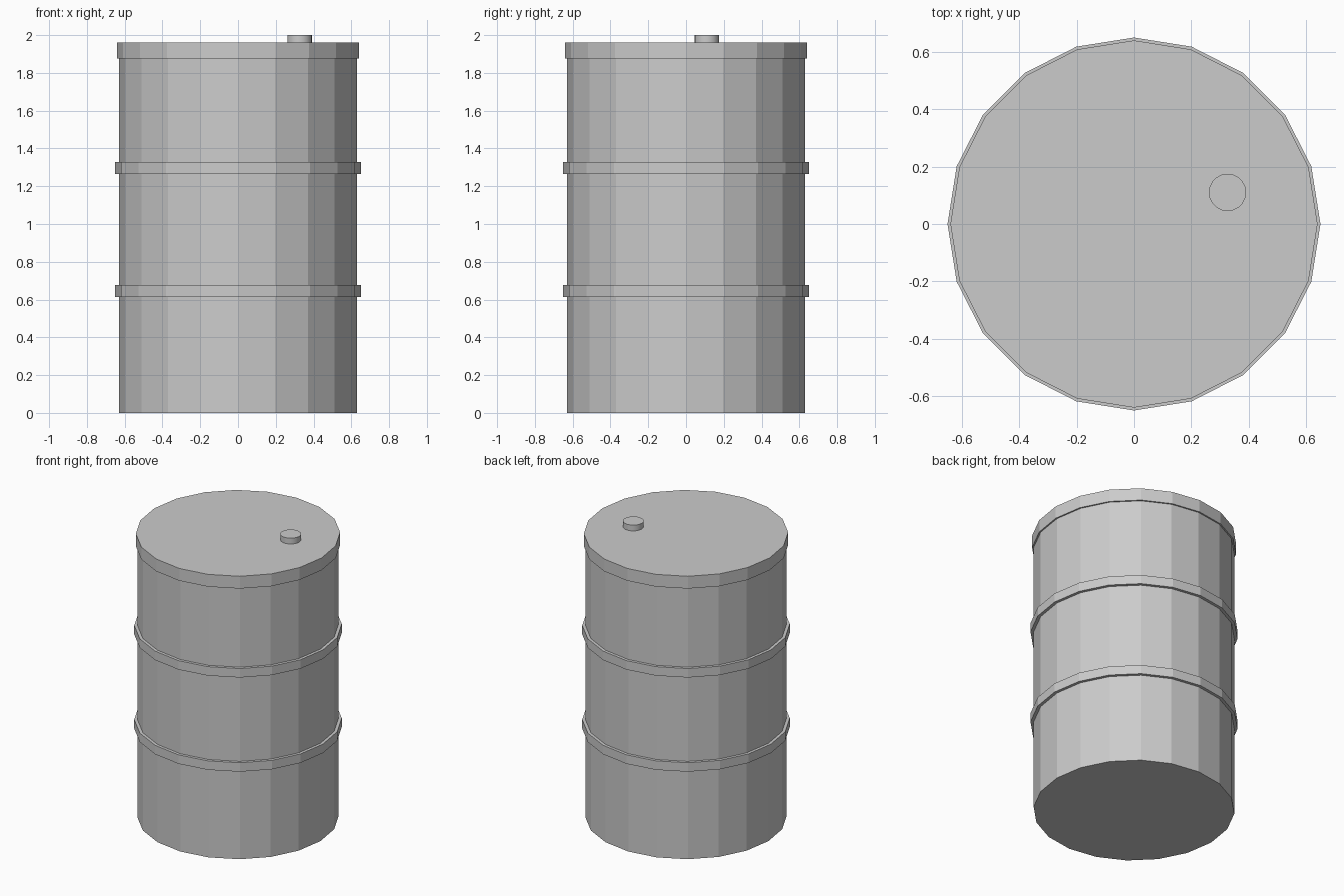
import bpy

if "Cube" in bpy.data.objects:
    bpy.data.objects.remove(bpy.data.objects["Cube"])

SIDES = 20


def cylinder(name, radius, z0, z1, x=0.0, y=0.0):
    # vertices fall on the x and y axes, flat faces
    bpy.ops.mesh.primitive_cylinder_add(
        vertices=SIDES, radius=radius, depth=z1 - z0,
        location=(x, y, (z0 + z1) / 2))
    obj = bpy.context.object
    obj.name = name
    return obj


# Main drum body
cylinder("barrel_body", 0.63, 0.0, 1.95)

# Two raised hoops around the body
for name, z in (("lower_hoop", 0.645), ("upper_hoop", 1.296)):
    cylinder(name, 0.65, z - 0.031, z + 0.031)

# Lid overlapping the top rim
cylinder("lid", 0.64, 1.875, 1.96)

# Off-centre filler cap on the lid
cap = cylinder("filler_cap", 0.065, 1.95, 2.0, 0.326, 0.11)
bpy.ops.object.shade_smooth_by_angle()
